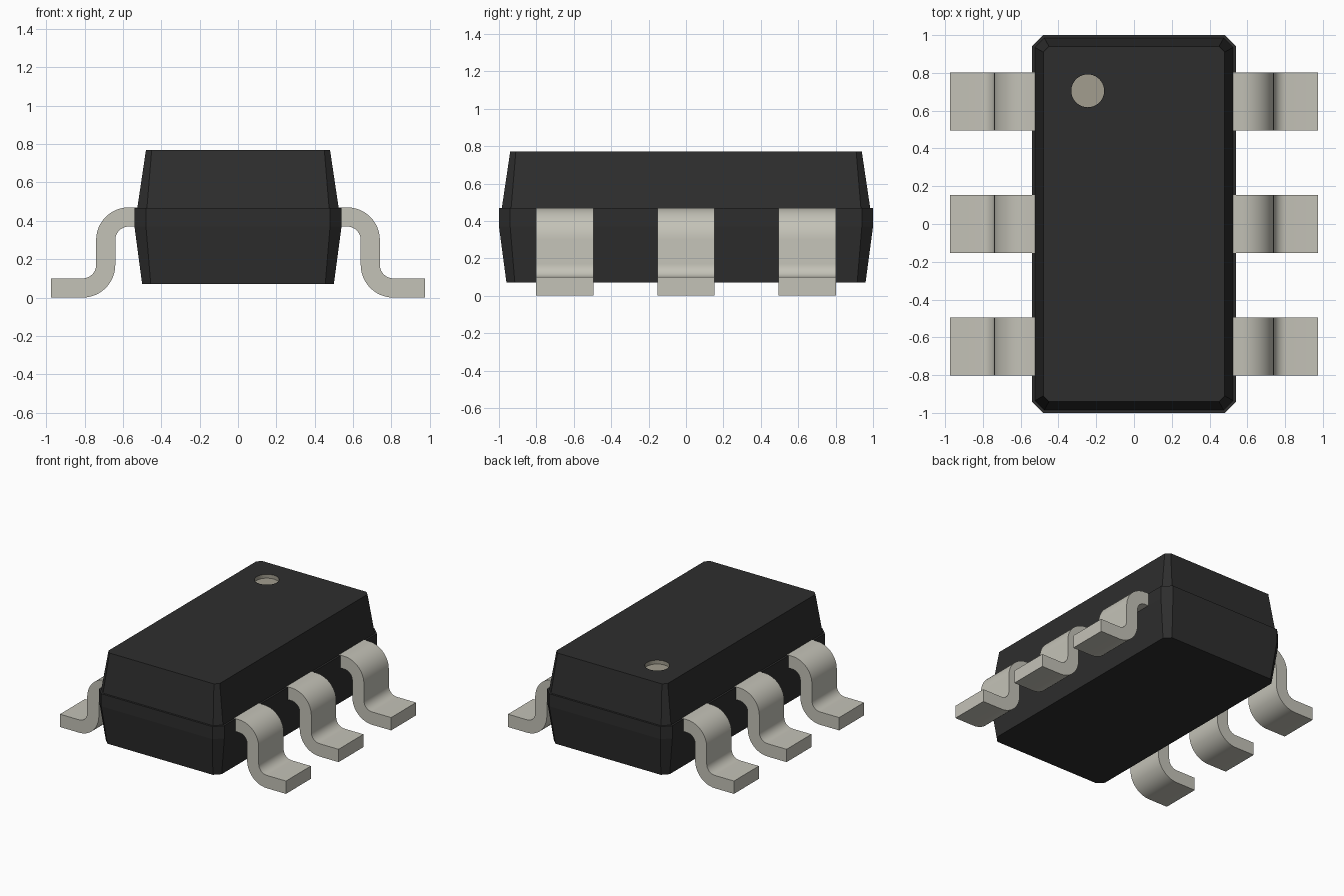
import bpy, bmesh
from math import sin, cos, pi, radians

if "Cube" in bpy.data.objects:
    bpy.data.objects.remove(bpy.data.objects["Cube"], do_unlink=True)


def material(name, rgb):
    m = bpy.data.materials.new(name)
    m.use_nodes = True
    m.diffuse_color = (*rgb, 1)
    m.node_tree.nodes["Principled BSDF"].inputs["Base Color"].default_value = (*rgb, 1)
    return m


BLACK = material("black plastic", (0.027, 0.027, 0.027))
METAL = material("tinned metal", (0.55, 0.54, 0.475))
DOT = material("marker tan", (0.36, 0.34, 0.275))


def finish(bm, name, mats, smooth=False):
    bmesh.ops.recalc_face_normals(bm, faces=bm.faces)
    mesh = bpy.data.meshes.new(name)
    bm.to_mesh(mesh)
    bm.free()
    for m in mats:
        mesh.materials.append(m)
    ob = bpy.data.objects.new(name, mesh)
    bpy.context.collection.objects.link(ob)
    if smooth:
        bpy.ops.object.select_all(action='DESELECT')
        ob.select_set(True)
        bpy.context.view_layer.objects.active = ob
        bpy.ops.object.shade_smooth_by_angle(angle=radians(30))
    return ob


def chamfered_ring(bm, hx, hy, c, z):
    """Rectangle with cut corners, counter-clockwise."""
    pts = [(hx, -hy + c), (hx, hy - c), (hx - c, hy), (-hx + c, hy),
           (-hx, hy - c), (-hx, -hy + c), (-hx + c, -hy), (hx - c, -hy)]
    return [bm.verts.new((x, y, z)) for x, y in pts]


def circle_ring(bm, x, y, r, z, n=40):
    return [bm.verts.new((x + r * cos(2 * pi * i / n), y + r * sin(2 * pi * i / n), z))
            for i in range(n)]


def bridge(bm, a, b, mat=0):
    for i in range(len(a)):
        j = (i + 1) % len(a)
        bm.faces.new((a[i], a[j], b[j], b[i])).material_index = mat


def loop_edges(bm, ring):
    return [bm.edges.get((v, ring[i - 1])) or bm.edges.new((v, ring[i - 1]))
            for i, v in enumerate(ring)]


# Moulded body: tapered halves, straight middle band, small ledge above it
bm = bmesh.new()
sections = [(0.50, 0.96, 0.045, 0.07), (0.54, 1.0, 0.06, 0.37), (0.54, 1.0, 0.06, 0.468),
            (0.525, 0.985, 0.05, 0.468), (0.48, 0.94, 0.03, 0.77)]
rings = [chamfered_ring(bm, *s) for s in sections]
bm.faces.new(rings[0])
for lower, upper in zip(rings, rings[1:]):
    bridge(bm, lower, upper)

# Recessed round marker in the top face
rim = circle_ring(bm, -0.245, 0.705, 0.087, 0.77)
floor = circle_ring(bm, -0.245, 0.705, 0.087, 0.74)
bridge(bm, rim, floor, 1)
bm.faces.new(floor).material_index = 1
bmesh.ops.triangle_fill(bm, use_beauty=True, normal=(0, 0, 1),
                        edges=loop_edges(bm, rings[-1]) + loop_edges(bm, rim))
finish(bm, "body", [BLACK, DOT])


def arc(cx, cz, r, start, end, n=12):
    return [(cx + r * cos(radians(start + (end - start) * i / n)),
             cz + r * sin(radians(start + (end - start) * i / n))) for i in range(n + 1)]


# Gull-wing lead outline: shoulder bend, vertical shank, foot bend
outline = ([(0.45, 0.47)] + arc(0.57, 0.30, 0.17, 90, 0)
           + arc(0.81, 0.17, 0.07, 180, 270) + [(0.975, 0.10), (0.975, 0)]
           + arc(0.81, 0.17, 0.17, 270, 180) + arc(0.57, 0.30, 0.07, 0, 90)
           + [(0.45, 0.37)])


def lead(name, side, y, half=0.1535):
    bm = bmesh.new()
    near, far = ([bm.verts.new((side * x, y + dy, z)) for x, z in outline]
                 for dy in (-half, half))
    bridge(bm, near, far)
    bm.faces.new(near)
    bm.faces.new(far)
    finish(bm, name, [METAL], smooth=True)


for side, side_name in ((1, "left"), (-1, "right")):
    for y, place in ((-0.648, "front"), (0, "middle"), (0.648, "back")):
        lead(f"{place}_{side_name}_lead", side, y)
